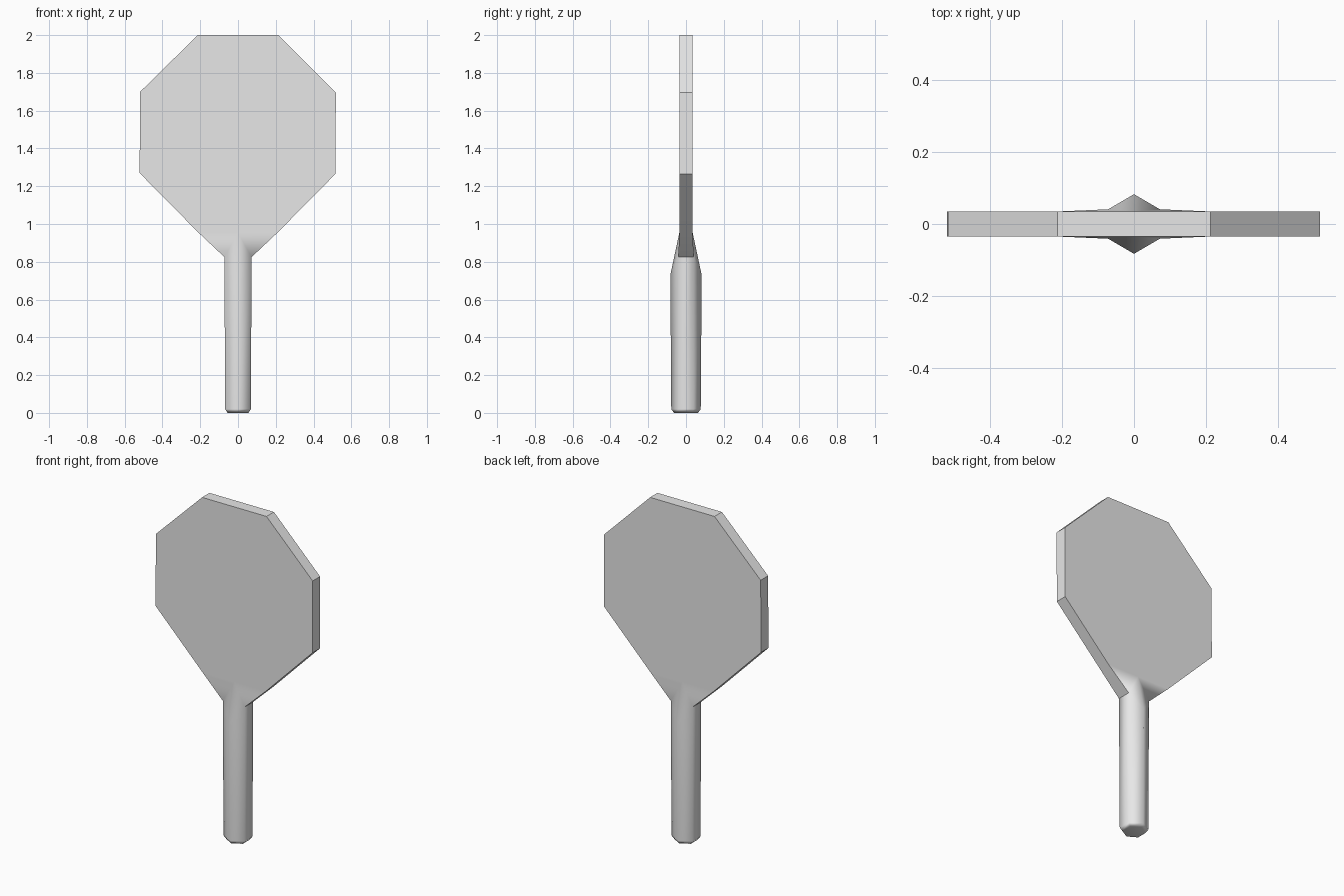
import bpy
import bmesh

cube = bpy.data.objects.get("Cube")
if cube:
    bpy.data.objects.remove(cube, do_unlink=True)

grey = bpy.data.materials.new("plain_grey")
grey.use_nodes = True
colour = (0.8, 0.8, 0.8, 1)
grey.diffuse_color = colour
grey.node_tree.nodes["Principled BSDF"].inputs["Base Color"].default_value = colour

bm = bmesh.new()
THICK = 0.035


def ring(side_x, side_y, side_z, peak_y, peak_z):
    """Six-sided section: a front and back ridge plus two flat sides."""
    pts = [(0, -peak_y, peak_z), (side_x, -side_y, side_z), (side_x, side_y, side_z),
           (0, peak_y, peak_z), (-side_x, side_y, side_z), (-side_x, -side_y, side_z)]
    return [bm.verts.new(p) for p in pts]


# Handle, from the bevelled butt up to the throat of the blade
rings = [ring(0.055, 0.032, 0, 0.064, 0),
         ring(0.068, 0.039, 0.02, 0.078, 0.02),
         ring(0.072, 0.041, 0.825, 0.083, 0.73),
         ring(0.21, THICK, 0.955, THICK, 0.955)]
bm.faces.new(reversed(rings[0]))
for low, high in zip(rings, rings[1:]):
    for i in range(6):
        j = (i + 1) % 6
        bm.faces.new((low[i], low[j], high[j], high[i]))
throat = rings[-1]

# Blade, an eight-sided plate rising from the throat
outline = [(0.516, 1.265), (0.518, 1.696), (0.213, 2),
           (-0.213, 2), (-0.518, 1.7), (-0.521, 1.27)]
front = [bm.verts.new((x, -THICK, z)) for x, z in outline]
back = [bm.verts.new((x, THICK, z)) for x, z in outline]
front_loop = [throat[1]] + front + [throat[5]]
back_loop = [throat[2]] + back + [throat[4]]
bm.faces.new([throat[0]] + front_loop)
bm.faces.new(reversed([throat[3]] + back_loop))
for i in range(len(front_loop) - 1):
    bm.faces.new((front_loop[i], back_loop[i], back_loop[i + 1], front_loop[i + 1]))

# Smooth handle and throat, crisp rim around the blade
bm.normal_update()
for face in bm.faces:
    face.smooth = True
for edge in bm.edges:
    blade_edge = all(v.co.z > 0.8 for v in edge.verts)
    if blade_edge and edge.calc_face_angle(0) > 0.6:
        edge.smooth = False

mesh = bpy.data.meshes.new("paddle")
bm.to_mesh(mesh)
bm.free()
mesh.materials.append(grey)
paddle = bpy.data.objects.new("paddle", mesh)
bpy.context.collection.objects.link(paddle)

# Keep the broad blade faces flat where they meet the throat
weighted = paddle.modifiers.new("flat_blade", 'WEIGHTED_NORMAL')
weighted.keep_sharp = True
